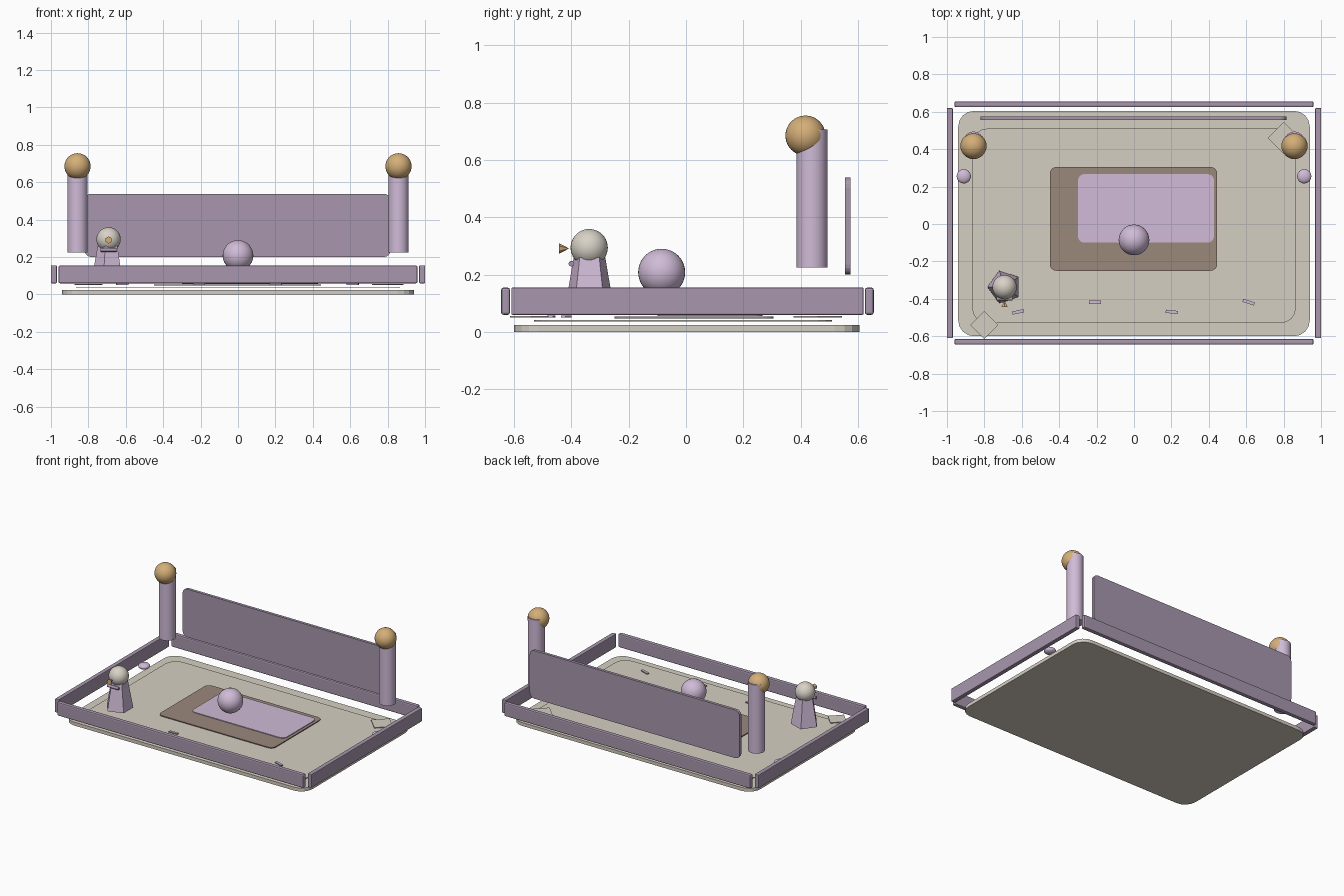
import bpy, bmesh, math
from mathutils import Matrix

if "Cube" in bpy.data.objects:
    bpy.data.objects.remove(bpy.data.objects["Cube"])


def mat(name, rgb):
    m = bpy.data.materials.new(name)
    lin = [((c / 255 + 0.055) / 1.055) ** 2.4 for c in rgb]
    m.diffuse_color = (*lin, 1)
    m.use_nodes = True
    m.node_tree.nodes["Principled BSDF"].inputs["Base Color"].default_value = m.diffuse_color
    return m


STONE = mat("warm_stone", (213, 207, 194))
LILAC = mat("pale_lilac", (208, 187, 215))
MAUVE = mat("dusky_mauve", (168, 151, 174))
BROWN = mat("taupe_brown", (155, 137, 124))
GOLD = mat("soft_gold", (212, 174, 120))
IVORY = mat("ivory", (216, 210, 199))


def finish(bm, name, material, smooth=False):
    bmesh.ops.recalc_face_normals(bm, faces=bm.faces)
    me = bpy.data.meshes.new(name)
    bm.to_mesh(me)
    bm.free()
    me.materials.append(material)
    ob = bpy.data.objects.new(name, me)
    bpy.context.collection.objects.link(ob)
    if smooth:
        bpy.ops.object.select_all(action='DESELECT')
        ob.select_set(True)
        bpy.context.view_layer.objects.active = ob
        bpy.ops.object.shade_smooth_by_angle(angle=math.radians(40))
    return ob


def plate(name, x0, x1, y0, y1, z0, z1, r, material, upright=False):
    """Rounded rectangle slab; upright means the outline lies in x and z."""
    bm = bmesh.new()
    vs = []
    for cx, cy, a0 in ((x1 - r, y1 - r, 0), (x0 + r, y1 - r, 90),
                       (x0 + r, y0 + r, 180), (x1 - r, y0 + r, 270)):
        for i in range(5):
            a = math.radians(a0 + 22.5 * i)
            p = (cx + r * math.cos(a), cy + r * math.sin(a))
            vs.append(bm.verts.new((p[0], z0, p[1]) if upright else (*p, z0)))
    f = bm.faces.new(vs)
    ext = bmesh.ops.extrude_face_region(bm, geom=[f])
    d = (0, z1 - z0, 0) if upright else (0, 0, z1 - z0)
    bmesh.ops.translate(bm, vec=d, verts=[v for v in ext["geom"] if isinstance(v, bmesh.types.BMVert)])
    return finish(bm, name, material)


def box(name, size, loc, material, turn=0, bevel=0):
    bm = bmesh.new()
    bmesh.ops.create_cube(bm, size=1, matrix=Matrix.Diagonal((*size, 1)))
    if bevel:
        bmesh.ops.bevel(bm, geom=bm.edges[:], offset=bevel, segments=2, profile=0.5, affect='EDGES')
    ob = finish(bm, name, material)
    ob.location, ob.rotation_euler.z = loc, math.radians(turn)
    return ob


def ball(name, r, loc, material, squash=1):
    bm = bmesh.new()
    bmesh.ops.create_uvsphere(bm, u_segments=32, v_segments=20, radius=r)
    ob = finish(bm, name, material, True)
    ob.location, ob.scale.z = loc, squash
    return ob


def cone(name, r0, r1, depth, sides, loc, material, rot=(0, 0, 0), smooth=False):
    bm = bmesh.new()
    bmesh.ops.create_cone(bm, cap_ends=True, segments=sides, radius1=r0, radius2=r1, depth=depth)
    ob = finish(bm, name, material, smooth)
    ob.location, ob.rotation_euler = loc, rot
    return ob


# Floor layers
plate("base_slab", -0.94, 0.94, -0.6, 0.605, 0, 0.024, 0.085, STONE)
plate("floor_layer", -0.865, 0.865, -0.53, 0.51, 0.036, 0.041, 0.08, STONE)
plate("rug", -0.45, 0.445, -0.25, 0.305, 0.047, 0.053, 0.035, BROWN)
plate("rug_panel", -0.3, 0.428, -0.1, 0.267, 0.055, 0.06, 0.035, LILAC)

# Diamond tiles in two corners
box("front_diamond", (0.105, 0.105, 0.005), (-0.8, -0.54, 0.053), STONE, 45)
box("back_diamond", (0.12, 0.12, 0.005), (0.8, 0.46, 0.053), STONE, 45)

# Small strips on the floor
for i, (y, turn) in enumerate(((-0.47, 12), (-0.418, 0), (-0.47, -6), (-0.418, -18))):
    box(f"floor_strip_{i + 1}", (0.065, 0.017, 0.007), (-0.62 + 0.411 * i, y, 0.054), LILAC, turn)

# Low perimeter walls
box("front_wall", (1.92, 0.031, 0.095), (0, -0.63, 0.107), MAUVE, 0, 0.008)
box("back_wall", (1.92, 0.031, 0.095), (0, 0.64, 0.107), MAUVE, 0, 0.008)
for s, side in ((-1, "left"), (1, "right")):
    box(f"{side}_wall", (0.031, 1.23, 0.095), (s * 0.9845, 0.005, 0.107), MAUVE, 0, 0.004)
    # Corner posts with ball tops, and flattened pebbles
    cone(f"{side}_post", 0.054, 0.054, 0.482, 32, (s * 0.858, 0.44, 0.465), LILAC, smooth=True)
    ball(f"{side}_post_ball", 0.07, (s * 0.858, 0.417, 0.685), GOLD)
    ball(f"{side}_pebble", 0.038, (s * 0.91, 0.255, 0.08), LILAC, 0.55)

# Tall back panel
plate("back_panel", -0.82, 0.815, 0.2, 0.538, 0.555, 0.575, 0.035, MAUVE, upright=True)

# Central ball
ball("centre_ball", 0.082, (0, -0.085, 0.208), LILAC)

# Little figure: five-sided body, head, nose and collar bar
cone("figure_body", 0.092, 0.058, 0.19, 5, (-0.692, -0.337, 0.165), LILAC, (0, 0, math.radians(90)))
ball("figure_head", 0.065, (-0.692, -0.338, 0.294), IVORY)
cone("figure_nose", 0.019, 0.0, 0.036, 6, (-0.692, -0.426, 0.291), GOLD, (-math.pi / 2, 0, 0))
cone("collar_bar", 0.01, 0.01, 0.086, 12, (-0.692, -0.4, 0.238), MAUVE, (0, math.pi / 2, 0), True)
